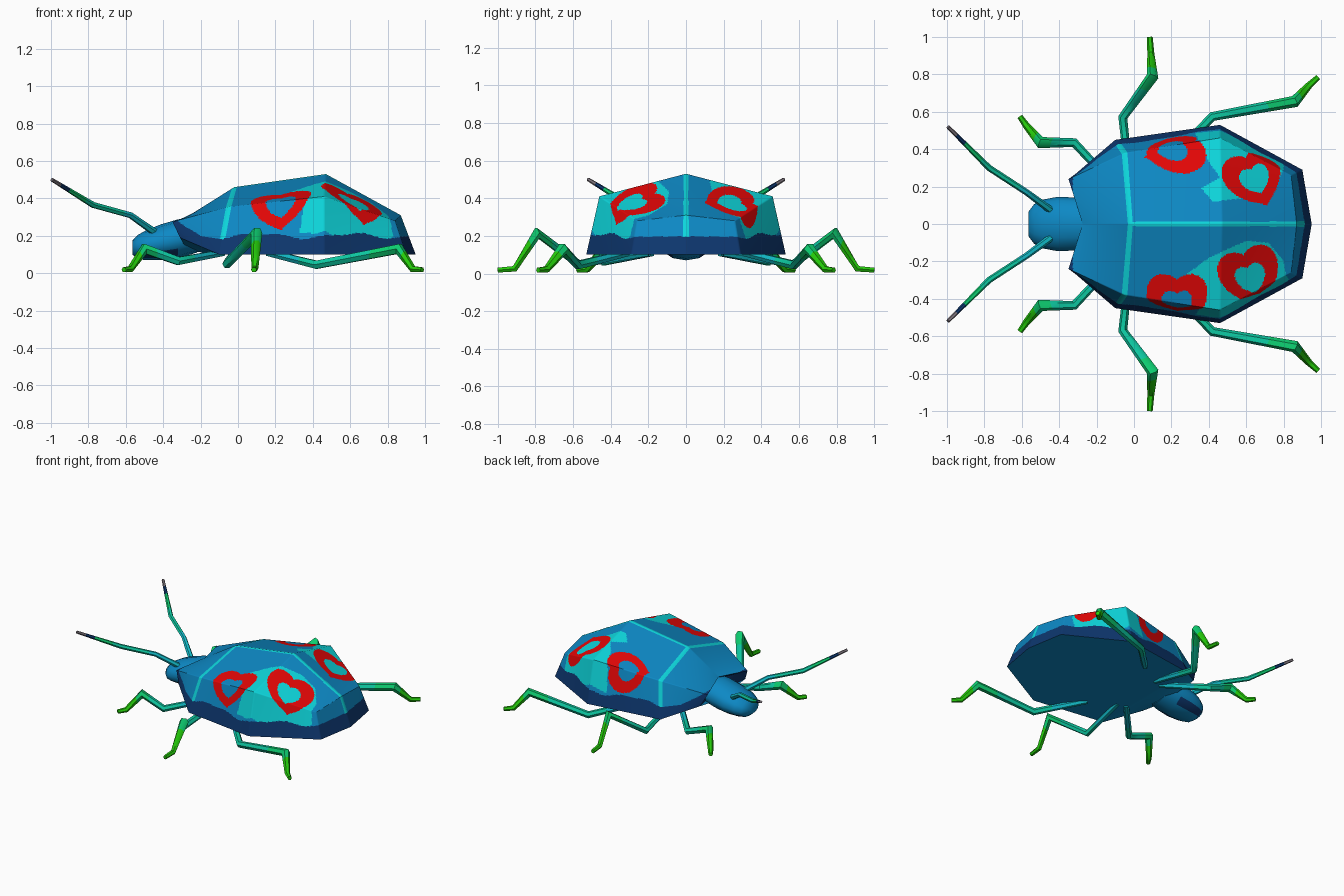
import bpy, bmesh, math
from mathutils import Vector

if "Cube" in bpy.data.objects:
    bpy.data.objects.remove(bpy.data.objects["Cube"])

PALETTE = {
    "shell_blue": (0.004, 0.25, 0.56), "navy": (0.004, 0.037, 0.155),
    "cyan": (0.004, 0.68, 0.72), "red": (0.78, 0.002, 0.002),
    "leg_cyan": (0.006, 0.50, 0.58), "teal": (0.004, 0.57, 0.35),
    "leg_green": (0.004, 0.60, 0.16), "bright_green": (0.018, 0.60, 0.003),
    "grey": (0.22, 0.19, 0.22)}
MATS = []
for n, c in PALETTE.items():
    m = bpy.data.materials.new(n)
    m.diffuse_color = (*c, 1)
    m.use_nodes = True
    m.node_tree.nodes["Principled BSDF"].inputs["Base Color"].default_value = m.diffuse_color
    MATS.append(m)
BLUE, NAVY, CYAN, RED, LCYAN, TEAL, GREEN, BRIGHT, GREY = range(9)


def finish(bm, name, angle):
    bmesh.ops.remove_doubles(bm, verts=bm.verts, dist=0.0002)
    bmesh.ops.recalc_face_normals(bm, faces=bm.faces)
    me = bpy.data.meshes.new(name)
    bm.to_mesh(me)
    bm.free()
    for m in MATS:
        me.materials.append(m)
    ob = bpy.data.objects.new(name, me)
    bpy.context.collection.objects.link(ob)
    bpy.ops.object.select_all(action='DESELECT')
    ob.select_set(True)
    bpy.context.view_layer.objects.active = ob
    bpy.ops.object.shade_smooth_by_angle(angle=math.radians(angle))
    return ob


# Shell stations, head to tail: ridge, shoulder, rim, belly centre
STATIONS = [[Vector(p) for p in s] for s in (
    ((-.24, 0, .27), (-.24, .10, .25), (-.24, .10, .15), (-.24, 0, .12)),
    ((-.275, 0, .30), (-.35, .24, .275), (-.31, .27, .19), (-.27, 0, .12)),
    ((-.02, 0, .46), (-.05, .38, .355), (-.10, .45, .10), (-.10, 0, .10)),
    ((.47, 0, .53), (.46, .46, .41), (.46, .53, .10), (.46, 0, .10)),
    ((.87, 0, .31), (.84, .26, .28), (.90, .29, .10), (.90, 0, .10)),
    ((.87, 0, .31), (.87, 0, .31), (.95, 0, .10), (.95, 0, .10)))]
S_CELLS = (8, 40, 70, 64, 36)
T_CELLS = (64, 44, 3)

# Hearts: side, centre (x, unrolled width), tip direction, size
HEARTS = [(-1, .23, .445, 0.0, 1.0, .143), (-1, .63, .305, .3, .95, .143),
          (1, .19, .405, -.94, -.35, .142), (1, .655, .225, .4, -.9, .14)]
# Light patches round the rear hearts, one outline per side
PATCH = {1: [(.33, .64), (.34, .48), (.40, .33), (.46, .25), (.36, .19), (.42, .12),
             (.60, .14), (.76, .20), (.80, .30), (.80, .42), (.70, .62)],
         -1: [(.28, .27), (.40, .18), (.60, .09), (.72, .10), (.80, .20), (.83, .38),
              (.76, .52), (.62, .62), (.42, .65), (.33, .62), (.36, .42)]}


def in_heart(u, v, heart, k):
    _, cu, cv, tu, tv, s = heart
    L = math.hypot(tu, tv)
    tu, tv = tu / L, tv / L
    du, dv = (u - cu) / (s * k), (v - cv) / (s * k)
    b = -(du * tu + dv * tv)
    a = du * tv - dv * tu
    return (a * a + b * b - 1) ** 3 - a * a * b ** 3 <= 0


def in_outline(u, v, pts):
    inside = False
    for (x0, y0), (x1, y1) in zip(pts, pts[1:] + pts[:1]):
        if (y0 > v) != (y1 > v) and u < x0 + (v - y0) * (x1 - x0) / (y1 - y0):
            inside = not inside
    return inside


def shell_colour(p, v, band, seam_dx, side, station):
    if band == 2:
        return BLUE
    if station == 0:
        return NAVY
    x, z = p.x, p.z
    edge = .2 + .012 * math.sin(13 * x) + .006 * math.sin(29 * x + 1)
    if z < edge + max(0, -.2 - x) * .6:
        return NAVY
    for h in HEARTS:
        if h[0] == side and in_heart(x, v, h, 1) and not in_heart(x, v, h, .5):
            return RED
    if abs(seam_dx) < .013 or (abs(p.y) < .013 and seam_dx > 0):
        return CYAN
    return CYAN if in_outline(x, v, PATCH[side]) else BLUE


def shell():
    bm = bmesh.new()
    rows = []
    for i, n in enumerate(S_CELLS):
        last = i == len(S_CELLS) - 1
        for a in range(n + (1 if last else 0)):
            rows.append((i, [p.lerp(q, a / n) for p, q in zip(STATIONS[i], STATIONS[i + 1])]))
    cols = [(b, c / n) for b, n in enumerate(T_CELLS) for c in range(n)] + [(2, 1.0)]
    for side in (1, -1):
        grid = []
        for _, k in rows:
            line = []
            for b, t in cols:
                p = k[b].lerp(k[b + 1], t)
                line.append(bm.verts.new((p.x, p.y * side, p.z)))
            grid.append(line)
        for r in range(len(rows) - 1):
            st, k = rows[r]
            for c in range(len(cols) - 1):
                f = bm.faces.new((grid[r][c], grid[r][c + 1], grid[r + 1][c + 1], grid[r + 1][c]))
                b, t = cols[c]
                p = f.calc_center_median()
                v = abs(p.y) if b == 0 else k[1].y + t * (k[2] - k[1]).length
                seam = STATIONS[2][b].lerp(STATIONS[2][b + 1], t).x
                f.material_index = shell_colour(p, v, b, p.x - seam, side, st)
    finish(bm, "shell", 60)


def skin(bm, rings, colours):
    """Join rings of points into a closed tube, one colour per span."""
    vr = [[bm.verts.new(p) for p in r] for r in rings]
    n = len(vr[0])
    for i in range(len(vr) - 1):
        for j in range(n):
            f = bm.faces.new((vr[i][j], vr[i][(j + 1) % n], vr[i + 1][(j + 1) % n], vr[i + 1][j]))
            f.material_index = colours[i]
    bm.faces.new(vr[0]).material_index = colours[0]
    bm.faces.new(vr[-1]).material_index = colours[-1]


def head():
    bm = bmesh.new()
    rings = []
    # x, half width, bottom, top
    for x, w, lo, hi in ((-.565, .065, .10, .175), (-.535, .105, .075, .205), (-.49, .13, .07, .23),
                         (-.41, .145, .07, .262), (-.32, .142, .08, .288), (-.22, .135, .11, .30)):
        ring = []
        for k in range(12):
            a = math.tau * k / 12
            ring.append((x, w * math.cos(a), (lo + hi) / 2 + (hi - lo) / 2 * math.sin(a)))
        rings.append(ring)
    skin(bm, rings, [BLUE] * 5)
    # dark lower cheeks
    for f in bm.faces:
        c = f.calc_center_median()
        if c.z < .125 and abs(c.y) > .06:
            f.material_index = NAVY
    finish(bm, "head", 50)


def limb(name, pts, radii, code, side, parts=3, sides=6):
    key = {"c": LCYAN, "t": TEAL, "g": GREEN, "G": BRIGHT, "n": NAVY, "x": GREY}
    pts = [Vector((x, y * side, z)) for x, y, z in pts]
    base = []
    for i, (p, r) in enumerate(zip(pts, radii)):
        d = Vector()
        if i:
            d += (p - pts[i - 1]).normalized()
        if i < len(pts) - 1:
            d += (pts[i + 1] - p).normalized()
        d.normalize()
        u = d.cross(Vector((0, 0, 1))).normalized()
        w = u.cross(d)
        base.append([p + r * (math.cos(math.tau * k / sides) * u + math.sin(math.tau * k / sides) * w)
                     for k in range(sides)])
    rings = [base[0]]
    for a, b in zip(base, base[1:]):
        rings += [[p.lerp(q, s / parts) for p, q in zip(a, b)] for s in range(1, parts + 1)]
    bm = bmesh.new()
    skin(bm, rings, [key[ch] for ch in code])
    finish(bm, name, 50)


LEGS = {
    "front_leg": [(-.08, .18, .11), (-.32, .435, .065), (-.50, .435, .13), (-.575, .525, .022), (-.61, .575, .018)],
    "middle_leg": [(-.02, .20, .11), (-.06, .57, .05), (.10, .79, .215), (.09, .91, .025), (.085, 1.0, .018)],
    "rear_leg": [(.16, .31, .11), (.42, .575, .045), (.86, .655, .13), (.935, .74, .022), (.985, .785, .018)]}
ANTENNA = [(-.44, .07, .215), (-.575, .17, .31), (-.775, .30, .365), (-.995, .52, .50)]

shell()
head()
for side, tag in ((1, "left"), (-1, "right")):
    for name, pts in LEGS.items():
        limb(name + "_" + tag, pts, (.020, .025, .032, .019, .015), "cctttggGGGGG", side)
    limb("antenna_" + tag, ANTENNA, (.020, .017, .017, .010), "cccccctttttggnx", side, parts=5)
